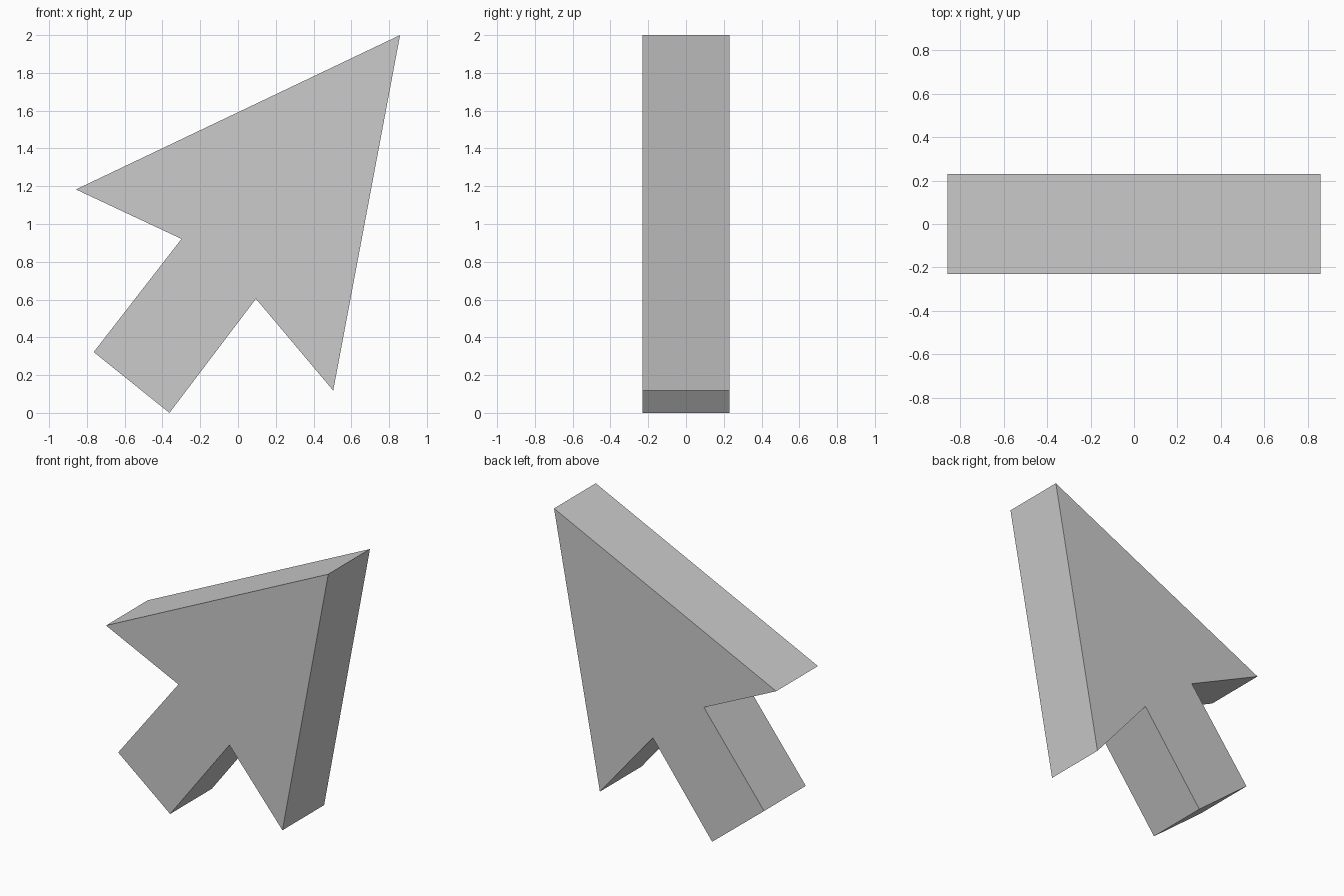
import bpy
import bmesh

if "Cube" in bpy.data.objects:
    bpy.data.objects.remove(bpy.data.objects["Cube"])

HALF_DEPTH = 0.23

# Arrow outline in the front plane (x, z)
outline = [
    (0.858, 2.0),      # tip
    (-0.858, 1.183),   # left barb
    (-0.299, 0.921),   # left notch
    (-0.764, 0.322),   # tail, upper corner
    (-0.363, 0.0),     # tail, lower corner
    (0.095, 0.604),    # right notch
    (0.504, 0.118),    # right barb
]

# Extrude the outline from front to back
bm = bmesh.new()
front = bm.faces.new([bm.verts.new((x, -HALF_DEPTH, z)) for x, z in outline])
extruded = bmesh.ops.extrude_face_region(bm, geom=[front], use_keep_orig=True)
back_verts = [g for g in extruded["geom"] if isinstance(g, bmesh.types.BMVert)]
bmesh.ops.translate(bm, verts=back_verts, vec=(0, 2 * HALF_DEPTH, 0))
bmesh.ops.recalc_face_normals(bm, faces=bm.faces)

mesh = bpy.data.meshes.new("pointer_arrow")
bm.to_mesh(mesh)
bm.free()
arrow = bpy.data.objects.new("pointer_arrow", mesh)
bpy.context.collection.objects.link(arrow)
